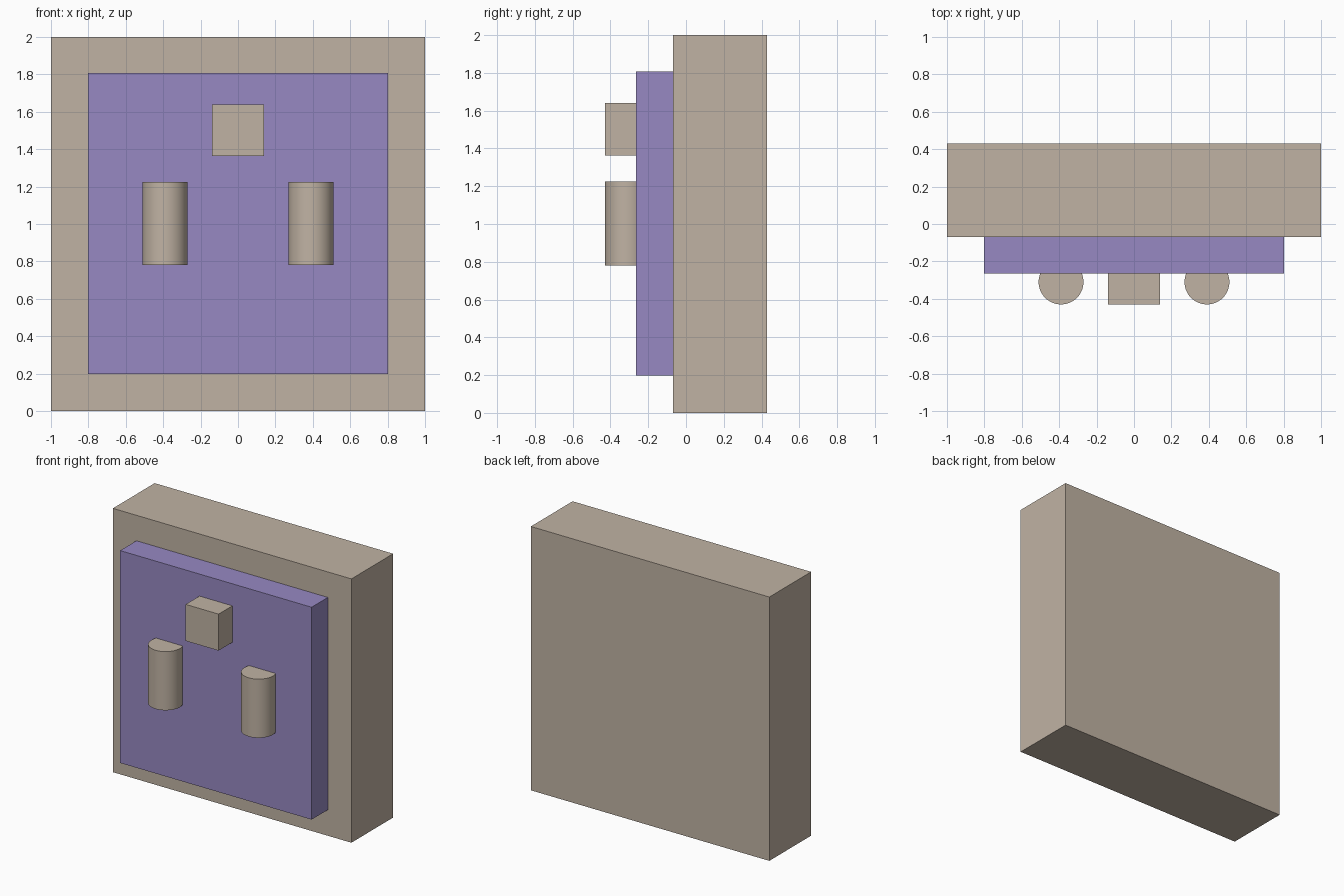
import bpy
import math

if "Cube" in bpy.data.objects:
    bpy.data.objects.remove(bpy.data.objects["Cube"])


def material(name, color):
    mat = bpy.data.materials.new(name)
    mat.diffuse_color = (*color, 1.0)
    mat.use_nodes = True
    mat.node_tree.nodes["Principled BSDF"].inputs["Base Color"].default_value = mat.diffuse_color
    return mat


tan = material("tan", (0.53, 0.45, 0.37))
purple = material("purple", (0.31, 0.25, 0.54))


def finish(name, mat):
    obj = bpy.context.object
    obj.name = name
    obj.data.materials.append(mat)
    return obj


def box(name, lo, hi, mat):
    center = [(a + b) / 2 for a, b in zip(lo, hi)]
    bpy.ops.mesh.primitive_cube_add(size=1, location=center)
    obj = finish(name, mat)
    obj.scale = [b - a for a, b in zip(lo, hi)]
    bpy.ops.object.transform_apply(location=False, rotation=False, scale=True)
    return obj


# Thick backing slab and raised front panel
box("back_slab", (-1, -0.07, 0), (1, 0.43, 2), tan)
box("front_panel", (-0.803, -0.265, 0.197), (0.803, -0.07, 1.807), purple)

# Small cube set into the panel
box("upper_block", (-0.138, -0.43, 1.363), (0.138, -0.155, 1.64), tan)

# Pair of upright pegs, partly sunk into the panel
for side, x in (("left", -0.39), ("right", 0.39)):
    bpy.ops.mesh.primitive_cylinder_add(
        vertices=64, radius=0.12, depth=0.445, location=(x, -0.31, 1.002))
    finish(side + "_peg", tan)
    bpy.ops.object.shade_smooth_by_angle(angle=math.radians(30))
